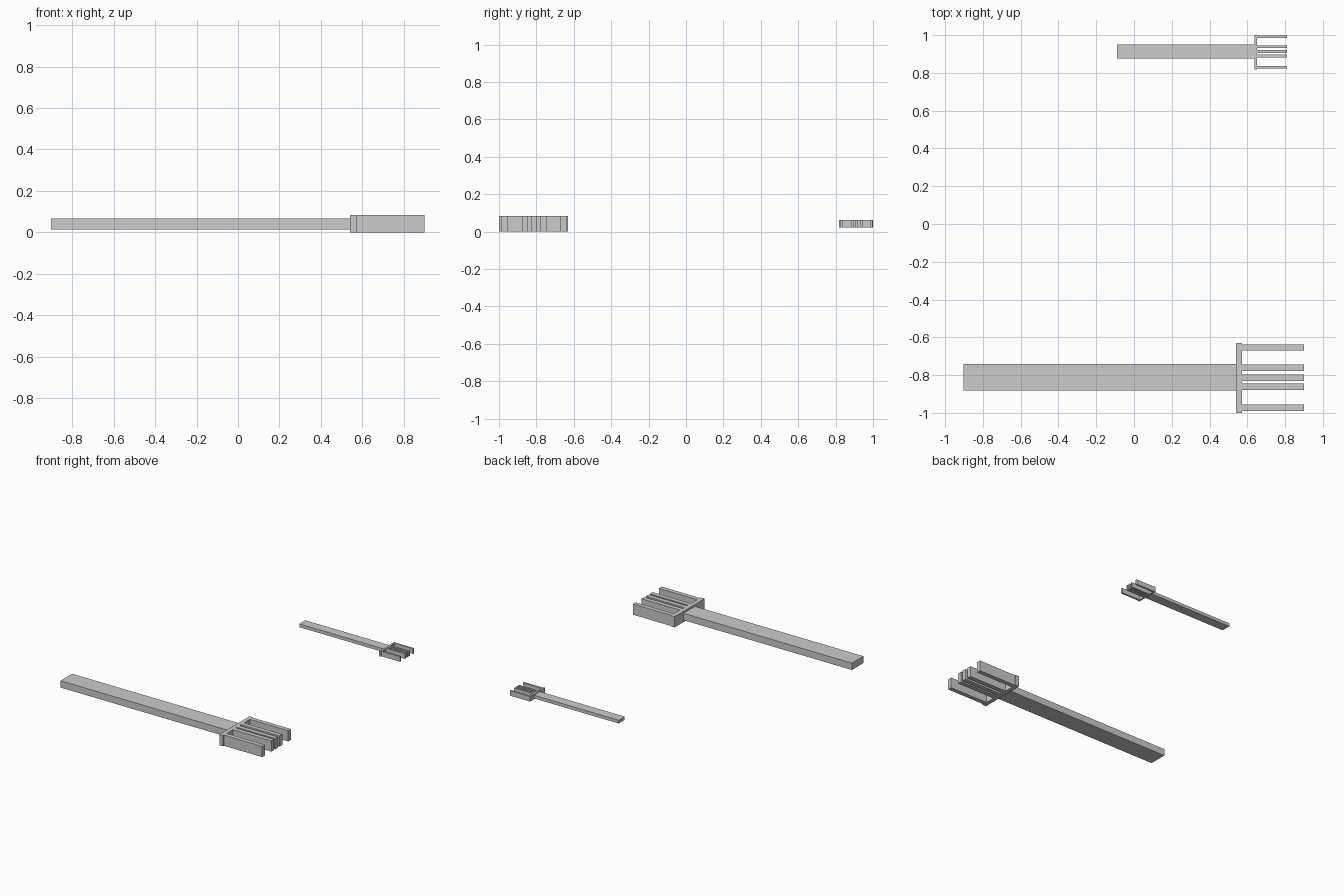
import bpy, bmesh
from mathutils import Vector

if "Cube" in bpy.data.objects:
    bpy.data.objects.remove(bpy.data.objects["Cube"])


def box(name, x, y, z):
    """Axis-aligned box from (min, max) pairs."""
    bm = bmesh.new()
    bmesh.ops.create_cube(bm, size=1)
    for v in bm.verts:
        v.co = Vector([(a + b) / 2 + c * (b - a) for c, (a, b) in zip(v.co, (x, y, z))])
    mesh = bpy.data.meshes.new(name)
    bm.to_mesh(mesh)
    bm.free()
    obj = bpy.data.objects.new(name, mesh)
    bpy.context.collection.objects.link(obj)


MID_Z = 0.0415


def fork(name, xs, handle_y, bar_y, tines, tine_w, handle_h, head_h):
    x0, x1, x2, x3 = xs
    hz = (MID_Z - handle_h / 2, MID_Z + handle_h / 2)
    bz = (MID_Z - head_h / 2, MID_Z + head_h / 2)
    # flat handle and upright crossbar
    box(name + "_handle", (x0, x1), handle_y, hz)
    box(name + "_crossbar", (x1, x2), bar_y, bz)
    # unevenly spaced tines
    for i, y in enumerate(tines):
        box(f"{name}_tine_{i + 1}", (x2, x3), (y - tine_w / 2, y + tine_w / 2), bz)


fork("large_fork", (-0.903, 0.54, 0.572, 0.90), (-0.881, -0.74), (-1.0, -0.631),
     (-0.654, -0.76, -0.813, -0.861, -0.972), 0.034, 0.053, 0.083)
fork("small_fork", (-0.089, 0.637, 0.651, 0.811), (0.877, 0.951), (0.817, 1.0),
     (0.9905, 0.9375, 0.9135, 0.8895, 0.8305), 0.014, 0.025, 0.039)
